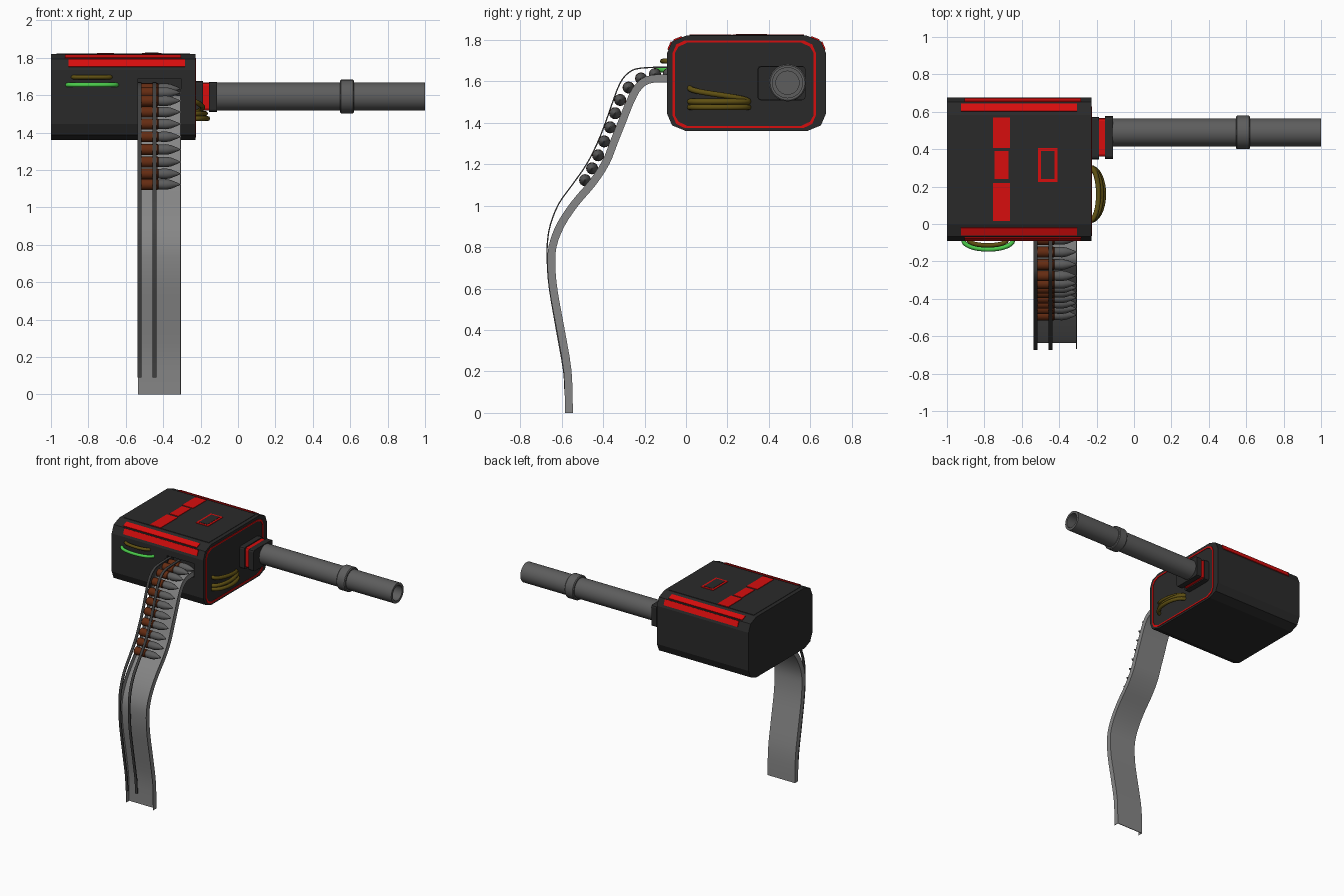
import bpy, bmesh, math
from mathutils import Vector

if "Cube" in bpy.data.objects:
    bpy.data.objects.remove(bpy.data.objects["Cube"])


def mat(name, r, g, b):
    m = bpy.data.materials.new(name)
    m.diffuse_color = (r, g, b, 1)
    m.use_nodes = True
    m.node_tree.nodes["Principled BSDF"].inputs["Base Color"].default_value = m.diffuse_color
    return m


DARK = mat("dark casing", .023, .023, .023)
RED = mat("red trim", .68, .004, .004)
STEEL = mat("gun steel", .11, .11, .11)
CHUTE = mat("chute grey", .24, .24, .24)
RAIL = mat("rail grey", .05, .05, .05)
BROWN = mat("casing brown", .13, .025, .006)
YELLOW = mat("wire yellow", .115, .08, .006)
GREEN = mat("wire green", .07, .6, .07)


def finish(bm, name, material, smooth=None):
    bmesh.ops.recalc_face_normals(bm, faces=bm.faces)
    me = bpy.data.meshes.new(name)
    bm.to_mesh(me)
    bm.free()
    ob = bpy.data.objects.new(name, me)
    bpy.context.collection.objects.link(ob)
    me.materials.append(material)
    if smooth:
        bpy.ops.object.select_all(action='DESELECT')
        ob.select_set(True)
        bpy.context.view_layer.objects.active = ob
        bpy.ops.object.shade_smooth_by_angle(angle=math.radians(smooth))
    return ob


def box(name, lo, hi, material, bevel=0):
    bm = bmesh.new()
    bmesh.ops.create_cube(bm, size=1)
    for v in bm.verts:
        v.co = [(a + b) / 2 + c * (b - a) for a, b, c in zip(lo, hi, v.co)]
    if bevel:  # chamfer only the edges running along x
        edges = [e for e in bm.edges if abs(e.verts[0].co.x - e.verts[1].co.x) > 1e-4]
        bmesh.ops.bevel(bm, geom=edges, offset=bevel, segments=2, affect='EDGES', profile=.5)
    return finish(bm, name, material)


def prism(name, a, b, x0, x1, material, smooth=None, closed=False):
    """Solid between two (y, z) polylines a and b, extruded from x0 to x1."""
    bm = bmesh.new()
    rows = [[bm.verts.new((x, y, z)) for x, (y, z) in ((x0, p), (x0, q), (x1, q), (x1, p))]
            for p, q in zip(a, b)]
    pairs = list(zip(rows, rows[1:]))
    if closed:
        pairs.append((rows[-1], rows[0]))
    else:
        bm.faces.new(rows[0])
        bm.faces.new(rows[-1])
    for r, s in pairs:
        for i in range(4):
            j = (i + 1) % 4
            bm.faces.new((r[i], r[j], s[j], s[i]))
    return finish(bm, name, material, smooth)


def revolve(name, profile, y, z, n, material, smooth=35):
    """Turn an (x, radius) profile about an axis parallel to x."""
    bm = bmesh.new()
    rings = [[bm.verts.new((x, y + r * math.cos(2 * math.pi * i / n), z + r * math.sin(2 * math.pi * i / n)))
              for i in range(n)] for x, r in profile]
    for a, b in zip(rings, rings[1:]):
        for i in range(n):
            j = (i + 1) % n
            bm.faces.new((a[i], a[j], b[j], b[i]))
    bm.faces.new(rings[0])
    bm.faces.new(rings[-1])
    return finish(bm, name, material, smooth)


def smooth_path(pts, k=3):
    P = [Vector(p) for p in pts]
    out = []
    for i in range(len(P) - 1):
        a, b, c, d = P[max(i - 1, 0)], P[i], P[i + 1], P[min(i + 2, len(P) - 1)]
        for s in range(k):
            t = s / k
            out.append(.5 * (2 * b + (c - a) * t + (2 * a - 5 * b + 4 * c - d) * t * t
                             + (3 * b - a - 3 * c + d) * t ** 3))
    return out + [P[-1]]


def offset(path, d):
    out = []
    for i, p in enumerate(path):
        t = (path[min(i + 1, len(path) - 1)] - path[max(i - 1, 0)]).normalized()
        out.append(p + d * Vector((-t.y, t.x)))
    return out


def wire(name, fn, material, r=.014):
    cu = bpy.data.curves.new(name, 'CURVE')
    cu.dimensions = '3D'
    cu.bevel_depth = r
    cu.bevel_resolution = 2
    sp = cu.splines.new('POLY')
    sp.points.add(16)
    for i, p in enumerate(sp.points):
        p.co = (*fn(math.pi * i / 16), 1)
    cu.materials.append(material)
    ob = bpy.data.objects.new(name, cu)
    bpy.context.collection.objects.link(ob)
    bpy.ops.object.select_all(action='DESELECT')
    ob.select_set(True)
    bpy.context.view_layer.objects.active = ob
    bpy.ops.object.convert(target='MESH')


# receiver body: rounded-rectangle profile along x
YC, ZC = .292, 1.59
quarter = [(.384, .145), (.359, .203), (.292, .23)]


def ring(q):
    q = [Vector(p) for p in q]
    r = q + [Vector((-p.x, p.y)) for p in reversed(q)]
    return r + [-p for p in r]


bm = bmesh.new()
outline = ring(quarter)
ends = [[bm.verts.new((x, YC + p.x, ZC + p.y)) for p in outline] for x in (-1, -.228)]
caps = [bm.faces.new(e) for e in ends]
for i in range(len(outline)):
    j = (i + 1) % len(outline)
    bm.faces.new((ends[0][i], ends[0][j], ends[1][j], ends[1][i]))
body = finish(bm, "receiver_body", DARK)

# feed opening in the front
cutter = box("feed_cutter", (-.535, -.3, 1.585), (-.305, -.01, 1.69), DARK)
cutter.hide_render = True
mod = body.modifiers.new("feed", 'BOOLEAN')
mod.object = cutter
mod.operation = 'DIFFERENCE'
mod.solver = 'EXACT'
bpy.ops.object.select_all(action='DESELECT')
bpy.context.view_layer.objects.active = body
body.select_set(True)
bpy.ops.object.modifier_apply(modifier="feed")
bpy.data.objects.remove(cutter)

# red line around the right end
rq = [(.346, .150), (.328, .192), (.285, .212)]
off = Vector((.281, 1.586))
prism("end_trim", [p + off for p in ring(rq)],
      [p + off for p in ring([(a - .011, b - .011 * (i > 0)) for i, (a, b) in enumerate(rq)])],
      -.229, -.224, RED, closed=True)

# red strips on the upper chamfers, front and back
for side, label in ((-1, "front"), (1, "back")):
    A, B, C = [Vector((YC + side * y, ZC + z)) for y, z in quarter]
    for nm, p, q, t0, t1, x0, x1 in (("lower", A, B, .28, .95, -.905, -.283),
                                     ("upper", B, C, .12, .72, -.925, -.305)):
        d = (q - p).normalized()
        n = Vector((d.y, -d.x)) * -side * -1
        if n.y < 0:
            n = -n
        line = [p.lerp(q, t0), p.lerp(q, t1)]
        prism(f"{label}_{nm}_strip", line, [v + n * .006 for v in line], x0, x1, RED)

# top panel with red plates and framed hatch
box("top_panel", (-.97, .016, 1.815), (-.257, .57, 1.823), DARK)
for i, (x0, x1, y0, y1) in enumerate(((-.754, -.663, .406, .57), (-.745, -.672, .24, .39),
                                      (-.754, -.663, .016, .22))):
    box(f"top_red_plate_{i}", (x0, y0, 1.82), (x1, y1, 1.827), RED)
box("hatch_frame", (-.513, .225, 1.82), (-.41, .406, 1.827), RED)
box("hatch_cover", (-.497, .241, 1.82), (-.426, .39, 1.829), DARK)

# barrel collar and barrel
box("collar_base", (-.24, .345, 1.508), (-.188, .573, 1.675), DARK, .015)
box("collar_red", (-.19, .36, 1.517), (-.152, .567, 1.668), RED, .015)
box("collar_front", (-.155, .348, 1.51), (-.112, .577, 1.672), DARK, .015)
revolve("barrel", [(-.13, .075), (1, .075), (1, .056), (.1, .056)], .49, 1.593, 32, STEEL)
revolve("barrel_ring", [(.545, .07), (.545, .084), (.551, .09), (.614, .09), (.62, .084), (.62, .07)],
        .49, 1.593, 32, STEEL)

# wires bulging from the right end and the front
for i, (h, z0, z1) in enumerate(((.072, 1.475, 1.475), (.06, 1.502, 1.502), (.045, 1.502, 1.568))):
    wire(f"side_wire_{i}", lambda t, h=h, z0=z0, z1=z1:
         (-.235 + h * math.sin(t), .16 + .142 * math.cos(t), z0 + (z1 - z0) * t / math.pi), YELLOW)
wire("front_wire_green", lambda t: (-.78 + .132 * math.cos(t), -.088 - .048 * math.sin(t), 1.655), GREEN, .012)
wire("front_wire_yellow", lambda t: (-.782 + .1 * math.cos(t), -.088 - .026 * math.sin(t), 1.697), YELLOW, .012)

# feed chute: floor and two thin side walls
floor = smooth_path([(-.546, 0), (-.552, .2), (-.585, .4), (-.618, .58), (-.63, .7), (-.625, .8), (-.587, .9),
                     (-.52, 1.0), (-.435, 1.1), (-.37, 1.2), (-.33, 1.3), (-.29, 1.4), (-.25, 1.5),
                     (-.212, 1.565), (-.16, 1.593), (-.05, 1.593)])
prism("chute_floor", floor, offset(floor, .005), -.535, -.305, CHUTE, 30)
for nm, x in (("left", -.535), ("right", -.309)):
    prism(f"chute_{nm}_wall", floor, offset(floor, .038), x, x + .004, CHUTE, 30)

# guide rails over the belt
rail = smooth_path([(-.587, .09), (-.593, .2), (-.628, .4), (-.662, .6), (-.672, .72), (-.672, .82), (-.657, .91),
                    (-.617, 1.01), (-.553, 1.1), (-.483, 1.2), (-.432, 1.3), (-.392, 1.4), (-.357, 1.5),
                    (-.322, 1.59), (-.28, 1.643), (-.217, 1.667), (-.05, 1.672)])
for nm, x in (("left", -.537), ("inner", -.457)):
    prism(f"rail_{nm}", rail, offset(rail, -.006), x, x + .02, RAIL, 30)

# cartridge belt
spots = [(-.487, 1.123), (-.453, 1.18), (-.424, 1.243), (-.395, 1.31), (-.366, 1.378), (-.342, 1.446),
         (-.318, 1.51), (-.277, 1.57), (-.217, 1.614), (-.15, 1.635), (-.083, 1.636)]
for i, (y, z) in enumerate(spots):
    revolve(f"cartridge_case_{i}", [(-.52, .026), (-.516, .029), (-.43, .029), (-.426, .026)], y, z, 16, BROWN)
    revolve(f"cartridge_tip_{i}", [(-.427, .026), (-.385, .028), (-.36, .024), (-.33, .012), (-.31, .003)],
            y, z, 16, STEEL)
